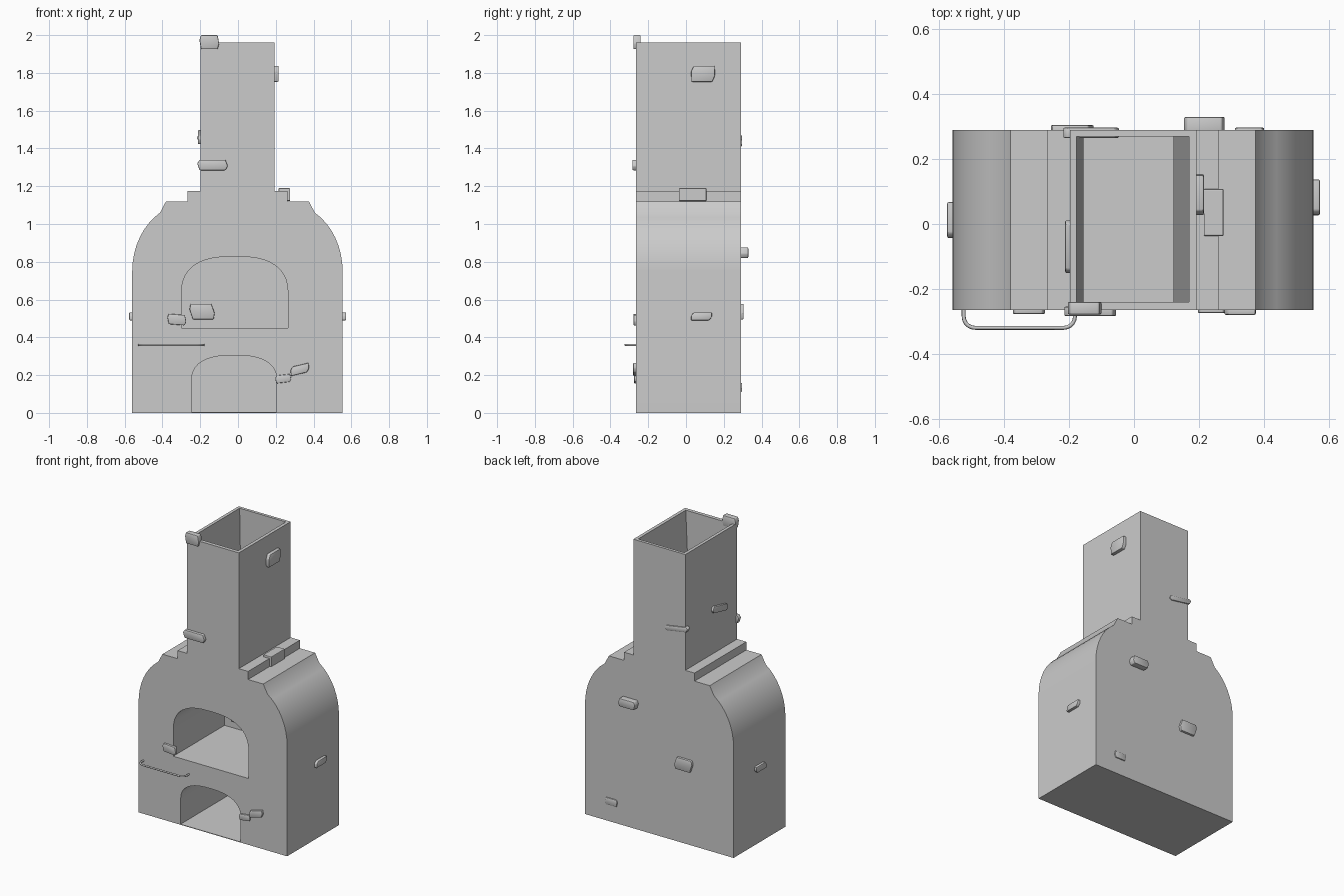
import bpy, bmesh, math

if "Cube" in bpy.data.objects:
    bpy.data.objects.remove(bpy.data.objects["Cube"])


def to3d(axis, u, v, d):
    # u, v in the drawing plane, d along the chosen axis
    return {'x': (d, u, v), 'y': (u, d, v), 'z': (u, v, d)}[axis]


def loft(name, axis, pts0, d0, pts1, d1, bevel=0):
    bm = bmesh.new()
    a = [bm.verts.new(to3d(axis, u, v, d0)) for u, v in pts0]
    b = [bm.verts.new(to3d(axis, u, v, d1)) for u, v in pts1]
    bm.faces.new(a)
    bm.faces.new(b)
    for i in range(len(a)):
        j = (i + 1) % len(a)
        bm.faces.new((a[i], a[j], b[j], b[i]))
    if bevel:
        bmesh.ops.bevel(bm, geom=bm.edges[:], offset=bevel, segments=2,
                        profile=0.5, affect='EDGES', clamp_overlap=True)
    bmesh.ops.recalc_face_normals(bm, faces=bm.faces)
    me = bpy.data.meshes.new(name)
    bm.to_mesh(me)
    bm.free()
    ob = bpy.data.objects.new(name, me)
    bpy.context.collection.objects.link(ob)
    return ob


def prism(name, axis, pts, d0, d1, bevel=0):
    return loft(name, axis, pts, d0, pts, d1, bevel)


def rect(u0, u1, v0, v1):
    return [(u0, v0), (u1, v0), (u1, v1), (u0, v1)]


def smooth(ob, deg=30):
    bpy.ops.object.select_all(action='DESELECT')
    ob.select_set(True)
    bpy.context.view_layer.objects.active = ob
    bpy.ops.object.shade_smooth_by_angle(angle=math.radians(deg))


def arch(cx, half, base, spring, top, power, n=20):
    pts = [(cx - half, base), (cx + half, base)]
    for i in range(n + 1):
        t = math.pi * i / n
        c, s = math.cos(t), math.sin(t)
        pts.append((cx + half * math.copysign(abs(c) ** (2 / power), c),
                    spring + (top - spring) * abs(s) ** (2 / power)))
    return pts


def stone(name, axis, inner, outer, u, v, w, h, tilt=0, lean=0):
    # Rough chipped block: tilt raises the +u end, lean shifts the top sideways
    shape = [(-.85, -1), (.85, -1), (1, -.2), (.85, 1), (-.85, 1), (-1, .3)]
    pts = [(u + a * w / 2 + b * lean, v + b * h / 2 + a * tilt) for a, b in shape]
    smooth(prism(name, axis, pts, inner, outer, .005), 40)


# Oven body: rounded shoulders, stepped ledges and chimney, one mirrored outline
half = [(.557, 0)]
for i in range(9):
    t = math.radians(59.3 * i / 8)
    half.append((.257 + .3 * math.cos(t), .75 + .36 * math.sin(t)))
half += [(.378, 1.12), (.264, 1.12), (.264, 1.175), (.195, 1.175), (.195, 1.96)]
outline = [(x - .003, z) for x, z in half] + [(-x - .003, z) for x, z in reversed(half)]
body = prism("oven_body", 'y', outline, -.265, .29)

# Hollows: baking chamber, wood store, tapered flue
cutters = [
    prism("chamber_cutter", 'y', arch(-.0175, .2825, .45, .62, .828, 2.6), -.4, .284),
    prism("wood_store_cutter", 'y', arch(-.02, .225, .004, .17, .305, 2.5), -.4, .284),
    loft("flue_cutter", 'z', rect(-.155, .12, -.24, .27), .79,
         rect(-.177, .17, -.24, .27), 1.97),
]
for c in cutters:
    m = body.modifiers.new("cut", 'BOOLEAN')
    m.operation, m.solver, m.object = 'DIFFERENCE', 'EXACT', c
dg = bpy.context.evaluated_depsgraph_get()
cut_mesh = bpy.data.meshes.new_from_object(body.evaluated_get(dg))
body.modifiers.clear()
body.data = cut_mesh
for c in cutters:
    bpy.data.objects.remove(c)
smooth(body)

# Loose stones on the front
stone("front_stone_chamber", 'y', -.255, -.278, -.324, .494, .1, .055, -.004)
stone("front_stone_low", 'y', -.255, -.275, .239, .181, .085, .042, .005)
stone("front_stone_low_upper", 'y', -.255, -.28, .327, .23, .1, .05, .012, .004)
stone("chimney_front_stone", 'y', -.255, -.284, -.135, 1.312, .162, .055)
stone("chimney_top_stone", 'y', -.24, -.279, -.152, 1.963, .104, .074)

# Loose stones on the back
stone("back_stone_middle", 'y', .268, .305, -.19, .536, .13, .082, 0, -.006)
stone("back_stone_high", 'y', .275, .33, .217, .848, .127, .055)
stone("back_stone_low", 'y', .275, .297, .356, .135, .092, .048)
stone("chimney_back_stone", 'y', .265, .297, -.132, 1.44, .175, .035, -.014)

# Loose stones on the sides and shoulder
stone("chimney_right_stone", 'x', .175, .215, .09, 1.795, .13, .084, 0, .006)
stone("right_stone", 'x', .54, .573, .082, .511, .112, .042, 0, .008)
stone("left_stone", 'x', -.54, -.576, .012, .511, .112, .042, 0, .008)
stone("chimney_left_stone", 'x', -.185, -.212, -.07, 1.46, .165, .045, .018)
prism("shoulder_stone", 'x', rect(-.037, .108, 1.122, 1.19), .215, .276, .004)

# Utensil rail: bent bar with rounded corners
cu = bpy.data.curves.new("rail_path", 'CURVE')
cu.dimensions = '3D'
cu.bevel_depth = .006
cu.bevel_resolution = 2
cu.use_fill_caps = True
path = [(-.525, -.26)]
for cx, a0 in ((-.49, 180), (-.217, 270)):
    for i in range(6):
        a = math.radians(a0 + 18 * i)
        path.append((cx + .035 * math.cos(a), -.285 + .035 * math.sin(a)))
path.append((-.182, -.26))
sp = cu.splines.new('POLY')
sp.points.add(len(path) - 1)
for p, (x, y) in zip(sp.points, path):
    p.co = (x, y, .36, 1)
tmp = bpy.data.objects.new("rail_path", cu)
bpy.context.collection.objects.link(tmp)
dg = bpy.context.evaluated_depsgraph_get()
rail = bpy.data.objects.new("utensil_rail", bpy.data.meshes.new_from_object(tmp.evaluated_get(dg)))
bpy.context.collection.objects.link(rail)
bpy.data.objects.remove(tmp)
smooth(rail, 50)
